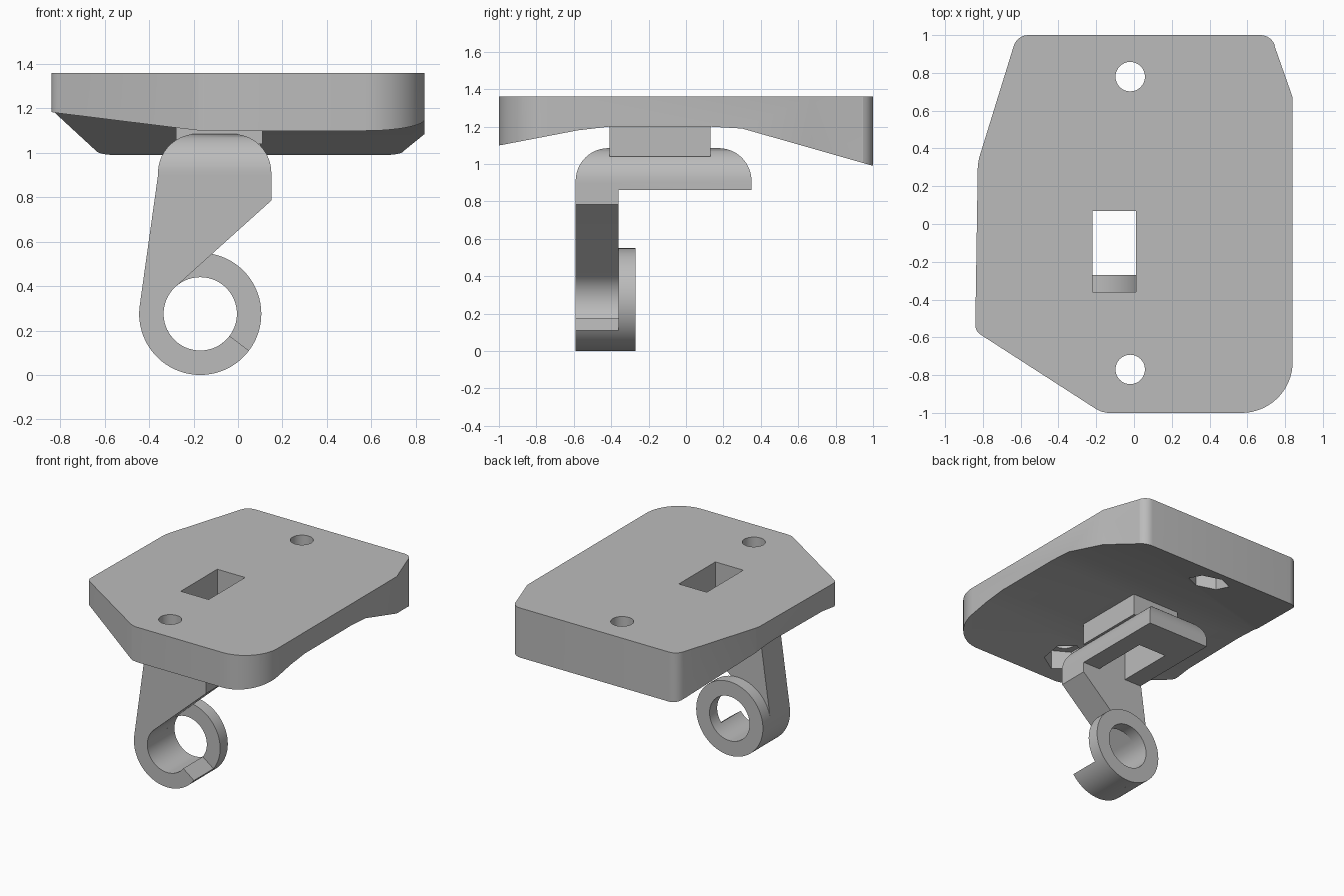
import bpy
from math import sin, cos, radians

cube = bpy.data.objects.get("Cube")
if cube:
    bpy.data.objects.remove(cube, do_unlink=True)

GREY = (0.5, 0.5, 0.5, 1.0)
mat = bpy.data.materials.new("plain grey")
mat.use_nodes = True
mat.diffuse_color = GREY
mat.node_tree.nodes["Principled BSDF"].inputs["Base Color"].default_value = GREY


def arc(cx, cy, r, start, end, n=24):
    angles = [radians(start + (end - start) * i / n) for i in range(n + 1)]
    return [(cx + r * cos(a), cy + r * sin(a)) for a in angles]


def prism(name, outline, axis, lo, hi):
    """Extrude a closed 2D outline along the named axis."""
    def place(p, d):
        return {"x": (d, p[0], p[1]), "y": (p[0], d, p[1]), "z": (p[0], p[1], d)}[axis]
    n = len(outline)
    verts = [place(p, lo) for p in outline] + [place(p, hi) for p in outline]
    faces = [list(range(n))[::-1], list(range(n, 2 * n))]
    faces += [[i, (i + 1) % n, (i + 1) % n + n, i + n] for i in range(n)]
    mesh = bpy.data.meshes.new(name)
    mesh.from_pydata(verts, [], faces)
    if axis == "y":
        mesh.flip_normals()
    mesh.materials.append(mat)
    obj = bpy.data.objects.new(name, mesh)
    bpy.context.collection.objects.link(obj)
    return obj


def rect(x0, x1, y0, y1):
    return [(x0, y0), (x1, y0), (x1, y1), (x0, y1)]


def combine(obj, other, operation):
    """Apply a boolean and discard the second solid."""
    bpy.context.view_layer.objects.active = obj
    mod = obj.modifiers.new("cut", "BOOLEAN")
    mod.operation, mod.solver, mod.object = operation, "EXACT", other
    bpy.ops.object.modifier_apply(modifier=mod.name)
    bpy.data.objects.remove(other, do_unlink=True)


def cut_slot(obj):
    combine(obj, prism("slot_cutter", rect(-0.22, 0.01, -0.36, 0.07), "z", 0.7, 1.6), "DIFFERENCE")


# Mounting plate: plan outline trimmed by the side profile
plan = arc(0.57, -0.73, 0.27, -90, 0, 16) + [(0.84, 0.67), (0.745, 0.94)]
plan += arc(0.67, 0.92, 0.08, 20, 90, 6) + arc(-0.56, 0.92, 0.08, 90, 164, 6)
plan += [(-0.82, 0.35), (-0.827, 0.31), (-0.84, -0.53)]
plan += arc(-0.78, -0.535, 0.06, 190, 237, 4) + [(-0.2, -0.98), (-0.175, -0.993), (-0.14, -1.0)]
side = [(-1.1, 1.08), (-0.58, 1.18), (-0.41, 1.2), (0.13, 1.2), (0.3, 1.19),
        (1.1, 0.962), (1.1, 1.36), (-1.1, 1.36)]
plate = prism("mounting_plate", plan, "z", 0.8, 1.36)
combine(plate, prism("plate_profile", side, "x", -1, 1), "INTERSECT")
for y in (0.78, -0.77):
    combine(plate, prism("screw_cutter", arc(-0.02, y, 0.078, 0, 348.75, 31), "z", 0.8, 1.6), "DIFFERENCE")
    combine(plate, prism("nut_cutter", arc(-0.02, y, 0.14, 30, 330, 5), "z", 0.8, 1.26), "DIFFERENCE")
cut_slot(plate)

# Neck between plate and bracket
neck = prism("neck", rect(-0.28, 0.11, -0.41, 0.13), "z", 1.04, 1.2)
cut_slot(neck)

# Bracket arm: rounded both across and along
R = 0.175
def rounded(lo, hi, bottom, top):
    return ([(lo, bottom), (hi, bottom)] + arc(hi - R, top - R, R, 0, 90, 14)
            + arc(lo + R, top - R, R, 90, 180, 14))
bracket = prism("bracket", rounded(-0.36, 0.15, 0.86, 1.085), "y", -0.7, 0.5)
combine(bracket, prism("arm_profile", rounded(-0.59, 0.35, 0.86, 1.085), "x", -0.6, 0.4), "INTERSECT")
cut_slot(bracket)

# Bracket leg ending in an open hook
CX, CZ, OUTER, INNER = -0.17, 0.275, 0.275, 0.165
leg_outline = [(-0.36, 0.9), (0.15, 0.9), (0.15, 0.785)]
leg_outline += arc(CX, CZ, INNER, 131, 323, 40) + arc(CX, CZ, OUTER, 323, 172, 40)
leg = prism("leg", leg_outline[::-1], "y", -0.59, -0.36)
combine(bracket, leg, "UNION")

# Full ring behind the hook
ring = prism("ring", arc(CX, CZ, OUTER, 0, 355, 71), "y", -0.36, -0.27)
combine(ring, prism("ring_cutter", arc(CX, CZ, INNER, 0, 355, 71), "y", -0.5, -0.1), "DIFFERENCE")

# Smooth the rounded faces and keep hard edges
bpy.ops.object.select_all(action="DESELECT")
for part in (plate, neck, bracket, ring):
    part.select_set(True)
bpy.context.view_layer.objects.active = plate
bpy.ops.object.shade_smooth_by_angle(angle=radians(25))
